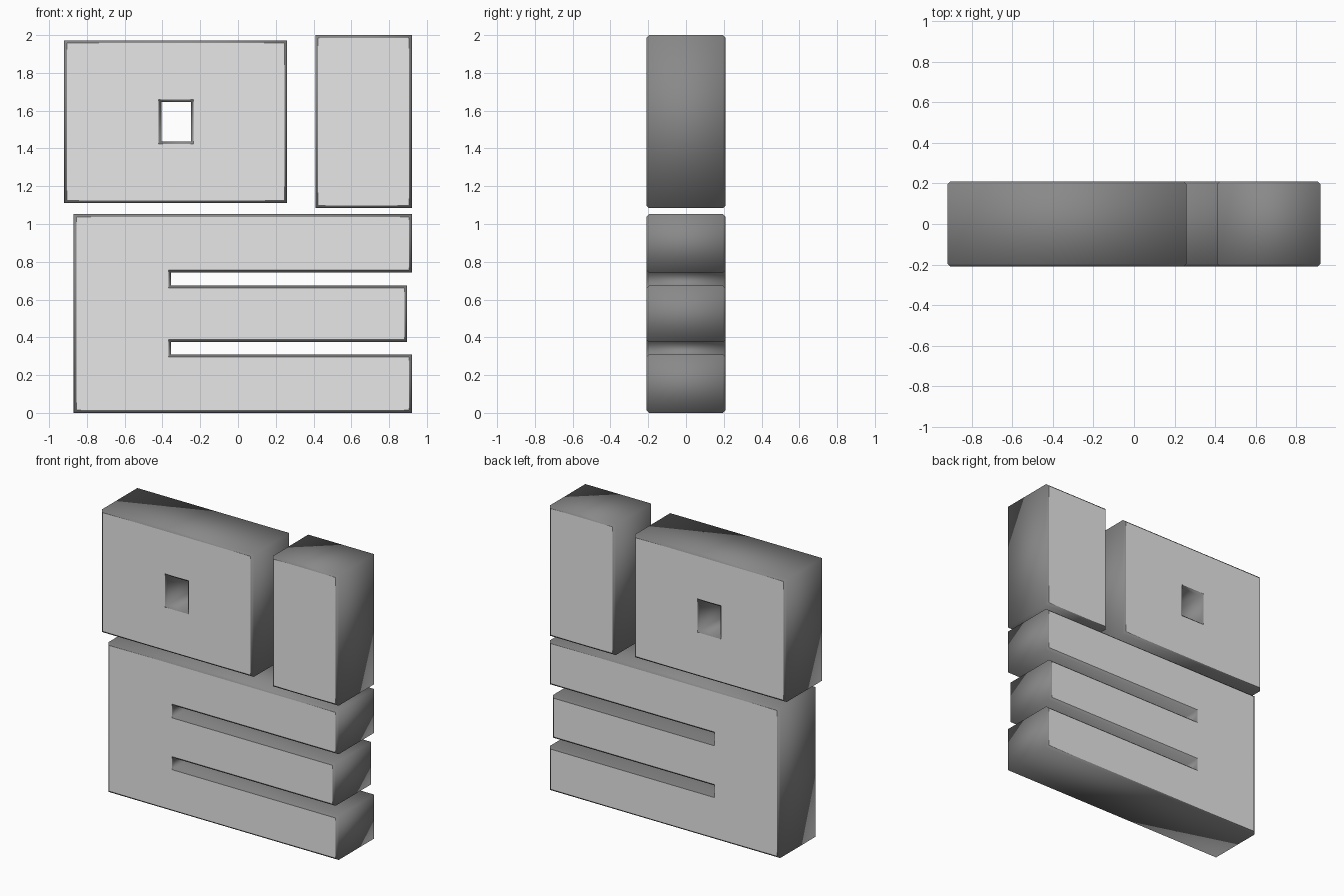
import bpy
import bmesh
from mathutils import Vector

if "Cube" in bpy.data.objects:
    bpy.data.objects.remove(bpy.data.objects["Cube"])

HALF_DEPTH = 0.21
CHAMFER = 0.014


def material(name, value):
    mat = bpy.data.materials.new(name)
    mat.diffuse_color = (value, value, value, 1)
    mat.use_nodes = True
    mat.node_tree.nodes["Principled BSDF"].inputs["Base Color"].default_value = mat.diffuse_color
    return mat


light_grey = material("light grey", 0.8)
dark_grey = material("dark grey", 0.25)


def inset(points, amount):
    """Move each edge of a counter-clockwise loop inwards with mitred corners."""
    result = []
    for i, point in enumerate(points):
        p = Vector(point)
        d1 = (p - Vector(points[i - 1])).normalized()
        d2 = (Vector(points[(i + 1) % len(points)]) - p).normalized()
        n1, n2 = Vector((-d1.y, d1.x)), Vector((-d2.y, d2.x))
        result.append(p + (n1 + n2) * amount / (1 + n1.dot(n2)))
    return result


def walls(bm, points):
    """Dark chamfered wall running front to back; returns its end rings."""
    small = inset(points, CHAMFER)
    inner = HALF_DEPTH - CHAMFER
    layers = [(small, -HALF_DEPTH), (points, -inner), (points, inner), (small, HALF_DEPTH)]
    rings = [[bm.verts.new((p[0], y, p[1])) for p in loop] for loop, y in layers]
    n = len(points)
    for a, b in zip(rings, rings[1:]):
        for i in range(n):
            j = (i + 1) % n
            face = bm.faces.new((a[i], a[j], b[j], b[i]))
            face.smooth = True
            face.material_index = 1
    return rings[0], rings[-1]


def block(name, outline, hole=None):
    """Thick slab with light front and back, dark rims, optionally pierced."""
    bm = bmesh.new()
    outer = walls(bm, outline)
    if hole:
        # the hole runs the opposite way round, so its chamfer flares outwards
        inner = walls(bm, hole[::-1])
        for out_ring, in_ring in zip(outer, inner):
            in_ring = in_ring[::-1]
            for i in range(4):
                j = (i + 1) % 4
                bm.faces.new((out_ring[i], out_ring[j], in_ring[j], in_ring[i]))
    else:
        for ring in outer:
            bm.faces.new(ring)
    bmesh.ops.recalc_face_normals(bm, faces=bm.faces)
    mesh = bpy.data.meshes.new(name)
    bm.to_mesh(mesh)
    bm.free()
    mesh.materials.append(light_grey)
    mesh.materials.append(dark_grey)
    bpy.context.collection.objects.link(bpy.data.objects.new(name, mesh))


def rectangle(x0, x1, z0, z1):
    return [(x0, z0), (x1, z0), (x1, z1), (x0, z1)]


# Upper left slab with a small window through it
block("pierced_block", rectangle(-0.92, 0.26, 1.11, 1.972),
      rectangle(-0.406, -0.25, 1.437, 1.645))

# Upper right upright slab
block("upright_block", rectangle(0.409, 0.92, 1.084, 2.0))

# Lower slab with three arms pointing right
block("three_arm_block", [
    (-0.87, 0), (0.92, 0), (0.92, 0.31), (-0.354, 0.31),
    (-0.354, 0.374), (0.896, 0.374), (0.896, 0.674), (-0.354, 0.674),
    (-0.354, 0.743), (0.92, 0.743), (0.92, 1.052), (-0.87, 1.052)])
